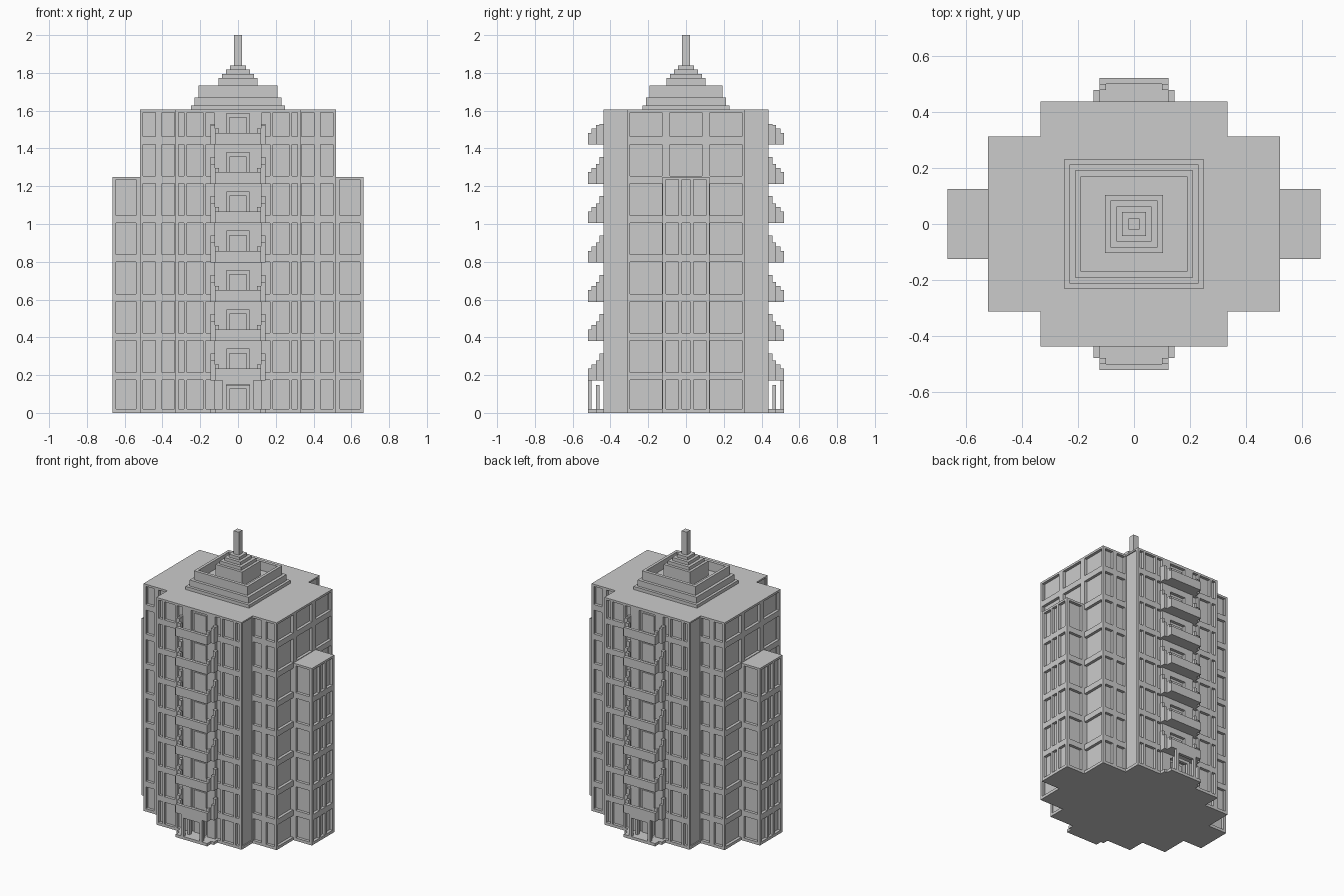
import bpy, bmesh, math
from mathutils import Matrix

if "Cube" in bpy.data.objects:
    bpy.data.objects.remove(bpy.data.objects["Cube"])

H = 1.605          # main roof height
STEP = 0.208       # storey height


def finish(name, bm, mirror=""):
    bmesh.ops.remove_doubles(bm, verts=bm.verts, dist=1e-5)
    me = bpy.data.meshes.new(name)
    bm.to_mesh(me)
    bm.free()
    ob = bpy.data.objects.new(name, me)
    bpy.context.collection.objects.link(ob)
    if mirror:
        m = ob.modifiers.new("Mirror", "MIRROR")
        m.use_axis = ("X" in mirror, "Y" in mirror, False)
        m.use_mirror_merge = False
    return ob


def add_box(bm, x0, x1, y0, y1, z0, z1):
    mat = Matrix.Translation(((x0 + x1) / 2, (y0 + y1) / 2, (z0 + z1) / 2)) \
        @ Matrix.Diagonal((x1 - x0, y1 - y0, z1 - z0, 1))
    bmesh.ops.create_cube(bm, size=1, matrix=mat)


def boxes(name, items, mirror=""):
    bm = bmesh.new()
    for b in items:
        # separate bmesh islands: tiny parts simply butt together
        add_box(bm, *b)
    me = bpy.data.meshes.new(name)
    bm.to_mesh(me)
    bm.free()
    ob = bpy.data.objects.new(name, me)
    bpy.context.collection.objects.link(ob)
    if mirror:
        m = ob.modifiers.new("Mirror", "MIRROR")
        m.use_axis = ("X" in mirror, "Y" in mirror, False)
        m.use_mirror_merge = False
    return ob


def facade(name, dist, u0, u1, cols, rows, top=H, side=False, depth=0.02, mirror="Y"):
    """Wall sheet with recessed windows; front wall at y=-dist, or side wall at x=dist."""
    ue = [u0] + [v for c in cols for v in c] + [u1]
    ze = [0] + [v for r in rows for v in r] + [top]
    bm = bmesh.new()

    def vert(u, z, d):
        return bm.verts.new((dist - d, u, z) if side else (u, -dist + d, z))

    for i in range(len(ue) - 1):
        for j in range(len(ze) - 1):
            a, b, c, e = ue[i], ue[i + 1], ze[j], ze[j + 1]
            if b - a < 1e-5 or e - c < 1e-5:
                continue
            ring = [(a, c), (b, c), (b, e), (a, e)]
            window = i % 2 and j % 2
            bm.faces.new([vert(u, z, depth if window else 0) for u, z in ring])
            if window:
                for k in range(4):
                    p, q = ring[k], ring[(k + 1) % 4]
                    bm.faces.new([vert(*p, 0), vert(*q, 0), vert(*q, depth), vert(*p, depth)])
    return finish(name, bm, mirror)


# storey rows
rows = [(max(0.02, 0.006 + STEP * k), min(1.59, 0.174 + STEP * k)) for k in range(8)]
tower_rows = rows[:5] + [(rows[5][0], 1.235)]
door_rows = [(0.02, 0.15)] + [(-0.015 + STEP * k, 0.13 + STEP * k) for k in range(1, 8)]

# walls
facade("front_wall", 0.436, 0.1, 0.333,
       [(0.127, 0.17), (0.186, 0.27), (0.286, 0.315)], rows, mirror="XY")
facade("front_center_wall", 0.436, -0.1, 0.1, [(-0.062, 0.062)], door_rows)
facade("corner_wall", 0.312, 0.326, 0.52, [(0.337, 0.402), (0.436, 0.502)], rows, mirror="XY")
facade("return_wall", 0.333, 0.312, 0.436, [(0.312, 0.418)], [(0.02, 1.6)],
       side=True, depth=0.007, mirror="XY")
facade("side_wall", 0.52, -0.312, 0.312,
       [(-0.297, -0.126), (-0.085, 0.085), (0.126, 0.297)], rows, side=True, mirror="X")
facade("tower_flank_wall", 0.125, 0.5, 0.665, [(0.54, 0.645)], tower_rows, top=1.25, mirror="XY")
facade("tower_end_wall", 0.665, -0.125, 0.125,
       [(-0.105, -0.04), (-0.022, 0.022), (0.04, 0.105)], tower_rows,
       top=1.25, side=True, mirror="X")

# roofs and ground slab
for name, z0, z1 in (("roof_slab", 1.594, H), ("ground_slab", 0, 0.015)):
    boxes(name, [(-0.333, 0.333, -0.436, 0.436, z0, z1)])
    boxes(name + "_wings", [(0.333, 0.52, -0.312, 0.312, z0, z1)], "X")
boxes("tower_roof", [(0.5, 0.665, -0.125, 0.125, 1.238, 1.25)], "X")
boxes("tower_ground_slab", [(0.52, 0.665, -0.125, 0.125, 0, 0.015)], "X")

# balcony doors set in the recesses
boxes("balcony_doors", [(-0.045, 0.045, -0.424, -0.414, a, b - 0.02) for a, b in door_rows], "Y")

# balconies: floor, low front parapet and stepped corner blocks
floors, corners = [], []
for k in range(7):
    z = 0.172 + STEP * k
    t = 0.11 if k == 6 else 0.143
    floors += [(-0.145, 0.145, -0.477, -0.43, z, z + 0.015),
               (-0.123, 0.123, -0.52, -0.477, z, z + 0.015),
               (-0.123, 0.123, -0.52, -0.499, z, z + 0.062)]
    corners += [(0.1, 0.123, -0.499, -0.477, z, z + 0.085),
                (0.123, 0.145, -0.477, -0.457, z, z + 0.105),
                (0.123, 0.145, -0.457, -0.43, z, z + t)]
boxes("balconies", floors, "Y")
boxes("balcony_corner_blocks", corners, "XY")

# entrance porch: step, outer gate and inner gate
boxes("entrance_step", [(-0.145, 0.145, -0.477, -0.43, 0, 0.02),
                        (-0.123, 0.123, -0.52, -0.477, 0, 0.02)], "Y")
boxes("entrance_gate", [(0.062, 0.082, -0.52, -0.499, 0.02, 0.172),
                        (0, 0.062, -0.52, -0.499, 0.15, 0.172),
                        (0.045, 0.062, -0.477, -0.457, 0.02, 0.147),
                        (0, 0.045, -0.477, -0.457, 0.127, 0.147)], "XY")

# stepped crown
boxes("crown_steps", [(-0.248, 0.248, -0.231, 0.231, H, 1.627),
                      (-0.23, 0.23, -0.212, 0.212, 1.627, 1.67)])
boxes("crown_parapet_front", [(-0.209, 0.209, -0.192, -0.17, 1.67, 1.733)], "Y")
boxes("crown_parapet_side", [(0.189, 0.209, -0.17, 0.17, 1.67, 1.733)], "X")
tiers = [(0.103, 1.67, 1.772), (0.084, 1.772, 1.795), (0.063, 1.795, 1.817), (0.042, 1.817, 1.838)]
boxes("crown_tiers", [(-r, r, -r, r, a, b) for r, a, b in tiers])
boxes("spire", [(-0.02, 0.02, -0.02, 0.02, 1.838, 2.0)])
